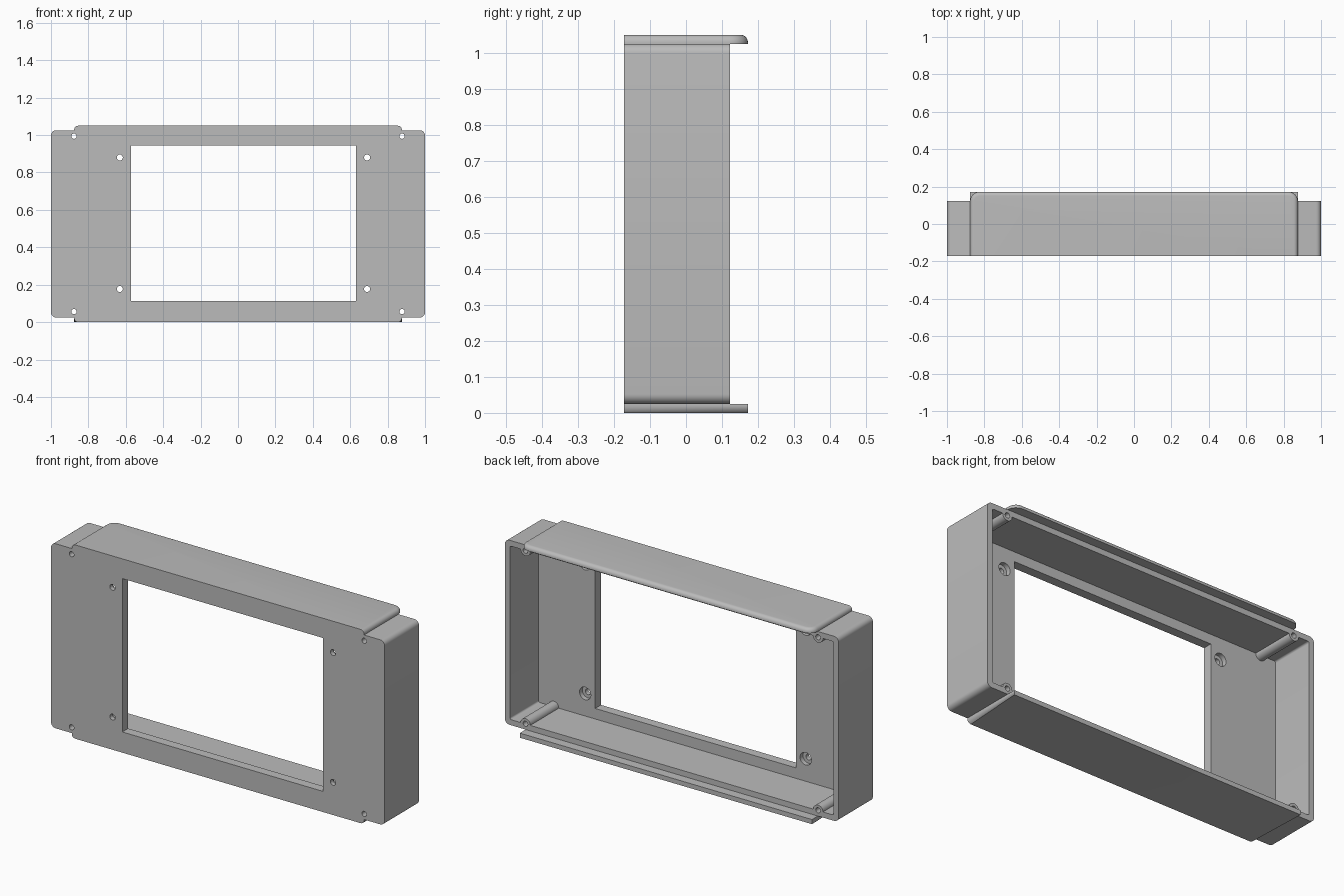
import bpy
import bmesh
from math import sin, cos, pi, radians

if "Cube" in bpy.data.objects:
    bpy.data.objects.remove(bpy.data.objects["Cube"])

GREY = (0.5, 0.5, 0.5, 1)
FRONT, BACK, LIP_BACK = -0.172, 0.122, 0.172
PLATE = 0.05      # front plate thickness
WALL = 0.03       # side wall thickness
LIP = 0.025       # cover strip thickness
HEIGHT = 1.05

mat = bpy.data.materials.new("grey plastic")
mat.use_nodes = True
mat.diffuse_color = GREY
mat.node_tree.nodes["Principled BSDF"].inputs["Base Color"].default_value = GREY


def arc(x, z, r, start, end, n):
    steps = [start + (end - start) * i / n for i in range(n + 1)]
    return [(x + r * cos(a), z + r * sin(a)) for a in steps]


def rounded_rect(x0, x1, z0, z1, r):
    corners = [(x1 - r, z1 - r), (x0 + r, z1 - r), (x0 + r, z0 + r), (x1 - r, z0 + r)]
    return [p for i, (x, z) in enumerate(corners)
            for p in arc(x, z, r, i * pi / 2, (i + 1) * pi / 2, 6)]


def circle(x, z, r):
    return arc(x, z, r, 0, 2 * pi, 32)[:-1]


def rect(x0, x1, z0, z1):
    return [(x0, z0), (x1, z0), (x1, z1), (x0, z1)]


def finish(name, bm):
    bmesh.ops.recalc_face_normals(bm, faces=bm.faces)
    mesh = bpy.data.meshes.new(name)
    bm.to_mesh(mesh)
    bm.free()
    mesh.materials.append(mat)
    obj = bpy.data.objects.new(name, mesh)
    bpy.context.collection.objects.link(obj)
    return obj


def prism(name, outline, y0, y1):
    """Outline in x and z, extruded along y."""
    bm = bmesh.new()
    face = bm.faces.new([bm.verts.new((x, y0, z)) for x, z in outline])
    side = bmesh.ops.extrude_face_region(bm, geom=[face])["geom"]
    for v in side:
        if isinstance(v, bmesh.types.BMVert):
            v.co.y = y1
    return finish(name, bm)


def select(obj):
    bpy.ops.object.select_all(action="DESELECT")
    obj.select_set(True)
    bpy.context.view_layer.objects.active = obj


def combine(target, tool, operation):
    tool.hide_render = True
    select(target)
    mod = target.modifiers.new(operation.lower(), "BOOLEAN")
    mod.operation = operation
    mod.solver = "EXACT"
    mod.object = tool
    bpy.ops.object.modifier_apply(modifier=mod.name)
    bpy.data.objects.remove(tool)


def smooth(obj):
    select(obj)
    bpy.ops.object.shade_smooth_by_angle(angle=radians(30))


# Housing: open-backed box with a window
housing = prism("housing", rounded_rect(-1, 1, LIP, HEIGHT - LIP, 0.027), FRONT, BACK)
cavity = rounded_rect(-1 + WALL, 1 - WALL, LIP + WALL, HEIGHT - LIP - WALL, 0.01)
combine(housing, prism("cavity", cavity, FRONT + PLATE, 0.3), "DIFFERENCE")
combine(housing, prism("window", rect(-0.573, 0.63, 0.112, 0.943), -0.3, 0.3), "DIFFERENCE")

# Corner screw posts, drilled right through
for x in (-0.877, 0.877):
    for z in (0.056, HEIGHT - 0.056):
        combine(housing, prism("post", circle(x, z, 0.029), FRONT + 0.02, BACK), "UNION")
        combine(housing, prism("bore", circle(x, z, 0.014), -0.3, 0.3), "DIFFERENCE")

# Counterbored mounting holes beside the window
for x in (-0.632, 0.69):
    for z in (0.177, 0.88):
        combine(housing, prism("bore", circle(x, z, 0.016), -0.3, 0.3), "DIFFERENCE")
        combine(housing, prism("counterbore", circle(x, z, 0.034), FRONT + 0.025, 0), "DIFFERENCE")
smooth(housing)


# Cover strips above and below, with rounded outer and rear edges
def cover_strip(name, inner, outer):
    bm = bmesh.new()
    bmesh.ops.create_cube(bm, size=1)
    for v in bm.verts:
        v.co = (0.876 if v.co.x > 0 else -0.876,
                LIP_BACK if v.co.y > 0 else FRONT,
                outer if v.co.z > 0 else inner)
    rear = [e for e in bm.edges if all(v.co.y > 0 for v in e.verts)
            and abs(e.verts[0].co.z - e.verts[1].co.z) > 0.01]
    bmesh.ops.bevel(bm, geom=rear, offset=0.05, segments=8, profile=0.5, affect="EDGES")
    rim = [e for e in bm.edges if all(abs(v.co.z - outer) < 1e-4 for v in e.verts)
           and not all(v.co.y < FRONT + 1e-4 for v in e.verts)]
    bmesh.ops.bevel(bm, geom=rim, offset=0.021, segments=6, profile=0.5, affect="EDGES")
    smooth(finish(name, bm))


cover_strip("bottom_cover_strip", LIP, 0)
cover_strip("top_cover_strip", HEIGHT - LIP, HEIGHT)
